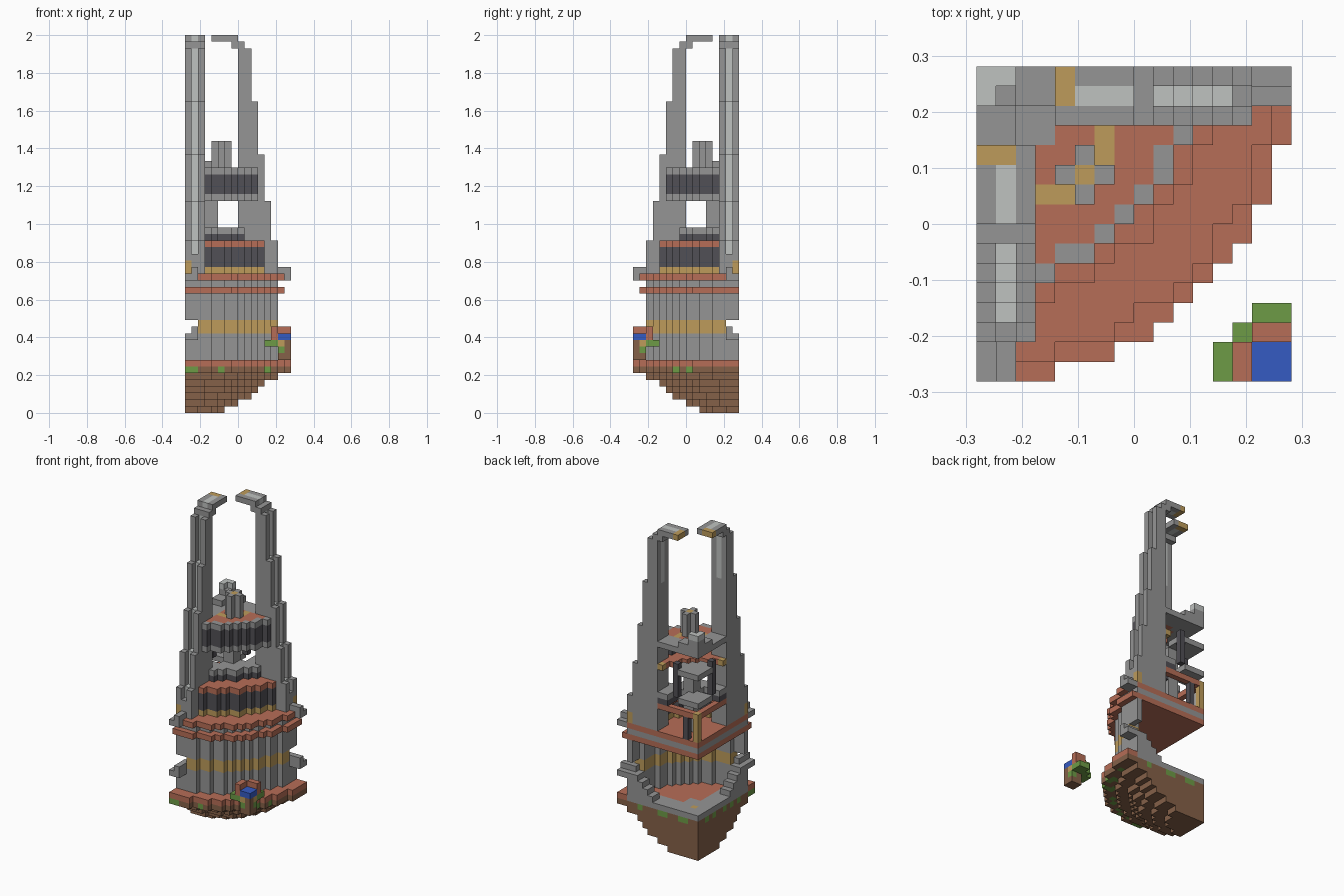
import bpy, bmesh

if "Cube" in bpy.data.objects:
    bpy.data.objects.remove(bpy.data.objects["Cube"], do_unlink=True)

U = 2 / 57          # edge of one block
HALF = 8 * U
COLOURS = {
    "stone": (.3, .3, .3), "pale_stone": (.52, .54, .53),
    "terracotta": (.47, .155, .095), "gold": (.51, .33, .105),
    "dark_slate": (.083, .08, .092), "grass": (.155, .33, .062),
    "water": (.036, .104, .54), "earth": (.235, .12, .066),
}
NAMES = list(COLOURS)
MATS = []
for name, rgb in COLOURS.items():
    m = bpy.data.materials.new(name)
    m.use_nodes = True
    m.diffuse_color = (*rgb, 1)
    bsdf = next(n for n in m.node_tree.nodes if n.type == 'BSDF_PRINCIPLED')
    bsdf.inputs["Base Color"].default_value = (*rgb, 1)
    bsdf.inputs["Roughness"].default_value = .9
    MATS.append(m)

taken = set()
parts = {}


def put(part, a, b, z, colour):
    """Block at a (from the right cut), b (from the back cut), height z."""
    if (a, b, z) not in taken:
        taken.add((a, b, z))
        parts.setdefault(part, {})[a, b, z] = colour


def box(part, ra, rb, rz, colour, mirror=True):
    """Box of blocks, repeated across the diagonal."""
    for a in range(*ra):
        for b in range(*rb):
            for z in range(*rz):
                put(part, a, b, z, colour)
                if mirror:
                    put(part, b, a, z, colour)


def disc(part, z, outer, colour, inner=0, skip=None):
    """Quarter disc or ring one block high; colour may be a rule."""
    for a in range(16):
        for b in range(16):
            r = ((a + .5) ** 2 + (b + .5) ** 2) ** .5
            if inner <= r < outer and not (skip and skip(min(a, b), z, r)):
                put(part, a, b, z, colour(a, b, r) if callable(colour) else colour)


def build(part, cells):
    bm = bmesh.new()
    verts = {}

    def vert(p):
        if p not in verts:
            verts[p] = bm.verts.new((p[0] * U - HALF, HALF - p[1] * U, p[2] * U))
        return verts[p]

    for cell, colour in cells.items():
        for axis in range(3):
            for side in (0, 1):
                near = list(cell)
                near[axis] += 2 * side - 1
                if tuple(near) in cells:
                    continue
                quad = []
                for s, t in ((0, 0), (1, 0), (1, 1), (0, 1)):
                    p = list(cell)
                    p[axis] += side
                    p[(axis + 1) % 3] += s
                    p[(axis + 2) % 3] += t
                    quad.append(vert(tuple(p)))
                # the b axis runs towards -y, so winding is reversed
                if side:
                    quad.reverse()
                bm.faces.new(quad).material_index = NAMES.index(colour)
    mesh = bpy.data.meshes.new(part)
    bm.to_mesh(mesh)
    bm.free()
    for m in MATS:
        mesh.materials.append(m)
    bpy.context.collection.objects.link(bpy.data.objects.new(part, mesh))


# gold door leaves at the pylon feet
box("door_leaf", (13, 14), (0, 1), (21, 23), "gold")

# tall pylons with stepped outer edges and a pale rib set back in a groove
for low, high, edge in ((21, 26, 14), (26, 32, 13), (32, 39, 12), (39, 47, 11), (47, 55, 10)):
    groove = max(low, 24)
    box("pylons", (edge - 2, edge - 1), (1, 2), (groove, high), "pale_stone")
    box("pylons", (8, edge - 1), (1, 2), (low, high), "stone")
    box("pylons", (edge - 1, edge), (1, 2), (low, groove), "stone")
    for side in (0, 2):
        box("pylons", (8, edge), (side, side + 1), (low, high), "stone")

# inward hooks with gold tips
box("pylon_hooks", (7, 9), (0, 3), (55, 56), "stone")
box("pylon_hooks", (8, 9), (1, 2), (55, 56), "pale_stone")
box("pylon_hooks", (4, 5), (0, 2), (56, 57), "gold")
box("pylon_hooks", (5, 8), (1, 2), (56, 57), "pale_stone")
box("pylon_hooks", (4, 8), (0, 3), (56, 57), "stone")

# brackets outside the doors of both storeys
for z in (11, 20):
    box("door_brackets", (14, 16), (0, 2), (z, z + 1), "stone")
    box("door_brackets", (14, 16), (1, 2), (z + 1, z + 2), "stone")

# stepped earth bowl, grass tufts and ground slab
TUFTS = {-15, -14, -11, -9, -7, -4, -2, 2, 3, 6, 7, 11}
for z, radius in enumerate((6, 8, 10, 11, 12, 14)):
    disc("earth_bowl", z, radius, "earth")
disc("earth_bowl", 6, 16, lambda a, b, r: "grass" if a - b in TUFTS else "earth")


def ground(a, b, r):
    if (a, b) == (2, 2):
        return "gold"
    paved = r < 6.5 or min(a, b) < 3
    return "stone" if paved and r < 14 else "terracotta"


disc("ground_slab", 7, 16, ground)


# hollow lower storey with a gold band and an open doorway at each cut
def doorway(edge, z, r):
    return (edge == 0 and z in (12, 13)) or (edge == 1 and z == 13)


def band(a, b, r):
    return "gold" if min(a, b) > 1 else "stone"


for z in range(8, 18):
    disc("lower_wall", z, 14, band if z in (12, 13) else "stone", 12.6, doorway)
for k in range(4):
    box("inner_steps", (12 - k, 13 - k), (0, 2), (8, 12 - k), "stone")

# floor between the storeys
disc("middle_floor", 18, 15, "terracotta")
disc("middle_floor", 19, 14, "stone")
disc("middle_floor", 20, 15, "terracotta")


# middle storey: gold foot, dark glazing, roof with a beam along each cut
def beside_pylon(edge, z, r):
    return edge < 3


box("corner_post", (0, 1), (0, 1), (21, 26), "gold", False)
box("inner_door", (2, 3), (0, 1), (21, 25), "dark_slate", False)
for z in range(21, 25):
    disc("middle_wall", z, 12.1, "gold" if z == 21 else "dark_slate", 10.5, beside_pylon)
disc("middle_roof", 25, 12.1, "terracotta", 0, lambda e, z, r: e > 0 and r < 7.5)
disc("roof_ring", 26, 9.2, "dark_slate", 6.5)
disc("roof_ring", 27, 9.2, "stone", 6.5)

# posts and small landings carrying the upper storey
box("upper_posts", (3, 5), (3, 5), (21, 32), "stone", False)
box("upper_posts", (4, 5), (0, 1), (28, 34), "dark_slate")
disc("landing", 27, 4.5, "stone")
disc("landing", 32, 5.2, "stone")


# upper storey: ring floor, dark glazing, rimmed roof
def gallery(a, b, r):
    if min(a, b) == 0 and max(a, b) in (7, 8):
        return "gold"
    return "stone" if r > 9.4 else "terracotta"


disc("upper_floor", 32, 11.1, gallery, 6.8)
for z in range(33, 36):
    disc("upper_wall", z, 11.1, "dark_slate", 9.6, beside_pylon)


def roof(a, b, r):
    low, high = sorted((a, b))
    if high == 6 and low in (3, 4):
        return "gold"
    return "stone" if low < 3 or r > 10.3 or r < 5 else "terracotta"


disc("upper_roof", 36, 11.1, roof)

# rooftop turret and central cap
box("turret", (5, 6), (5, 6), (37, 41), "gold", False)
box("turret", (4, 7, 2), (5, 6), (37, 41), "stone")
box("central_cap", (0, 4), (0, 2), (37, 38), "stone")
box("central_cap", (0, 2), (0, 2), (38, 39), "stone")
box("central_cap", (0, 2), (0, 1), (39, 40), "pale_stone")

# small floating islet with a pool
box("islet", (14, 16), (14, 16), (11, 12), "water")
box("islet", (13, 14), (14, 16), (11, 13), "terracotta")
box("islet", (12, 14), (14, 16), (10, 11), "grass")
box("islet", (13, 14), (13, 14), (10, 12), "grass")
box("islet", (14, 15), (15, 16), (10, 11), "gold")
box("islet", (14, 15), (15, 16), (9, 10), "grass")
box("islet", (14, 16), (14, 16), (8, 11), "earth")

for part, cells in parts.items():
    build(part, cells)
